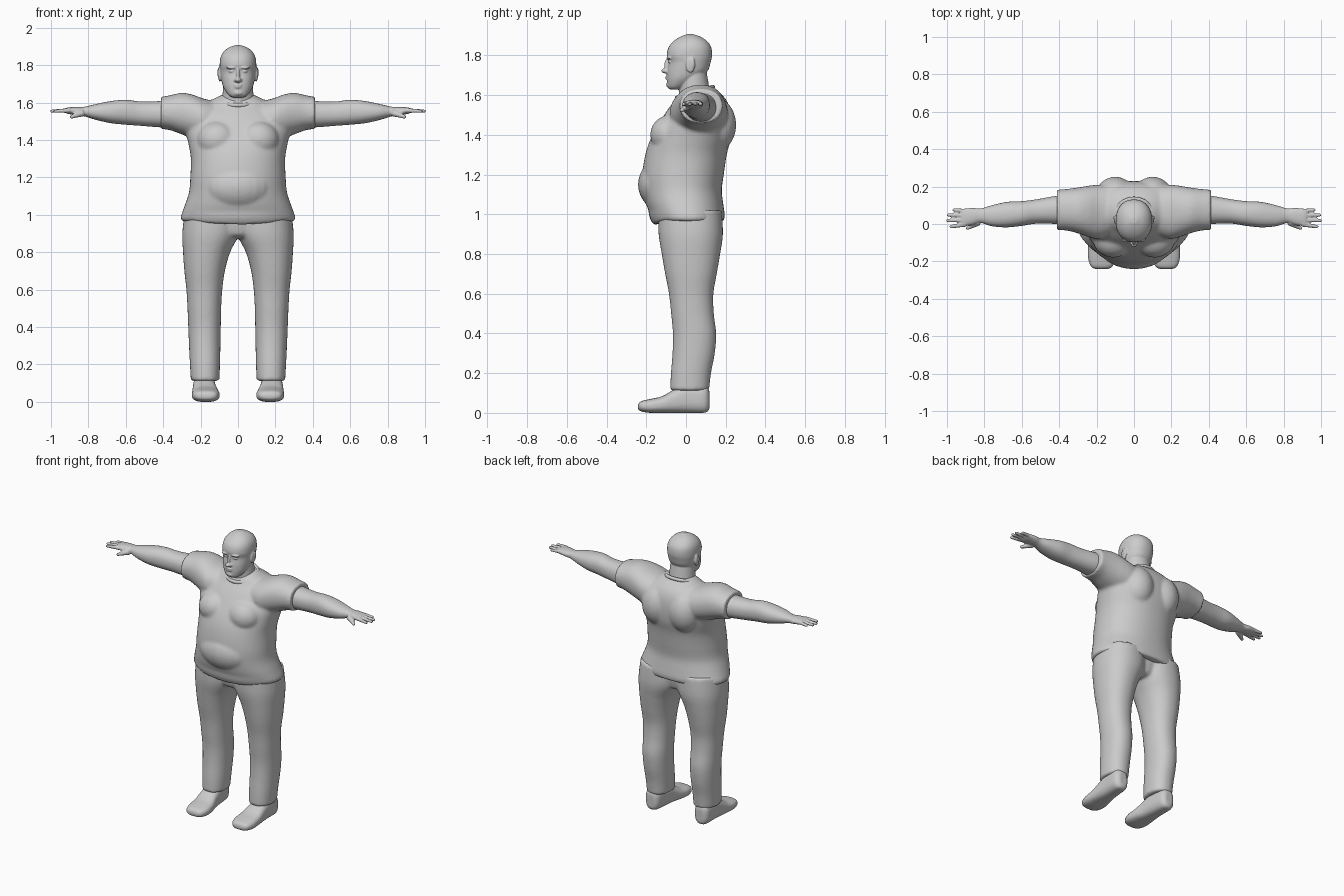
import bpy
import bmesh
import math
from mathutils import Matrix, Vector

cube = bpy.data.objects.get("Cube")
if cube:
    bpy.data.objects.remove(cube, do_unlink=True)

grey = bpy.data.materials.new("plain grey")
grey.use_nodes = True
tone = (0.6, 0.6, 0.6, 1)
grey.diffuse_color = tone
for node in grey.node_tree.nodes:
    if node.type == "BSDF_PRINCIPLED":
        node.inputs["Base Color"].default_value = tone


def smooth_rows(rows, steps=4):
    """Catmull-Rom interpolation between the given sections."""
    rows = [Vector(row) for row in rows]
    result = []
    for i in range(len(rows) - 1):
        a, b, c = rows[max(i - 1, 0)], rows[i], rows[i + 1]
        d = rows[min(i + 2, len(rows) - 1)]
        for s in range(steps):
            t = s / steps
            result.append(b + (c - a) * (t / 2)
                          + (a * 2 - b * 5 + c * 4 - d) * (t * t / 2)
                          + (b * 3 - a - c * 3 + d) * (t ** 3 / 2))
    result.append(rows[-1])
    return result


def loft(bm, axis, rows, power=2.0, sides=40):
    """Skin rounded sections: position on axis, then min/max on the other axes."""
    k = "xyz".index(axis)
    u, v = [i for i in range(3) if i != k]
    rings = []
    for pos, u_min, u_max, v_min, v_max in smooth_rows(rows):
        ring = []
        for i in range(sides):
            angle = math.tau * i / sides
            c, s = math.cos(angle), math.sin(angle)
            co = Vector()
            co[k] = pos
            co[u] = (u_min + u_max + math.copysign(abs(c) ** (2 / power), c) * (u_max - u_min)) / 2
            co[v] = (v_min + v_max + math.copysign(abs(s) ** (2 / power), s) * (v_max - v_min)) / 2
            ring.append(bm.verts.new(co))
        rings.append(ring)
    for low, high in zip(rings, rings[1:]):
        for i in range(sides):
            j = (i + 1) % sides
            bm.faces.new((low[i], low[j], high[j], high[i]))
    bm.faces.new(rings[0])
    bm.faces.new(rings[-1])


def symmetric(rows):
    """Expand (position, half width, front, back) into full sections."""
    return [(pos, -half, half, front, back) for pos, half, front, back in rows]


def blob(bm, centre, radii):
    matrix = Matrix.Translation(centre) @ Matrix.Diagonal((*radii, 1))
    bmesh.ops.create_uvsphere(bm, u_segments=24, v_segments=16, radius=1, matrix=matrix)


def finger(bm, start, end, thick, thin):
    start, end = Vector(start), Vector(end)
    along = end - start
    turn = along.to_track_quat("Z", "Y").to_matrix().to_4x4()
    bmesh.ops.create_cone(bm, cap_ends=True, segments=16, radius1=thick, radius2=thin,
                          depth=along.length, matrix=Matrix.Translation((start + end) / 2) @ turn)
    blob(bm, end, (thin, thin, thin))


def finish(name, bm, voxel, mirror=True, relax=4):
    """Mirror the pieces, fuse them into one skin and relax it."""
    bmesh.ops.recalc_face_normals(bm, faces=bm.faces)
    mesh = bpy.data.meshes.new(name)
    bm.to_mesh(mesh)
    bm.free()
    obj = bpy.data.objects.new(name, mesh)
    bpy.context.collection.objects.link(obj)
    mesh.materials.append(grey)
    bpy.ops.object.select_all(action="DESELECT")
    obj.select_set(True)
    bpy.context.view_layer.objects.active = obj
    if mirror:
        obj.modifiers.new("mirror", "MIRROR").use_mirror_merge = False
    fuse = obj.modifiers.new("fuse", "REMESH")
    fuse.mode = "VOXEL"
    fuse.voxel_size = voxel
    fuse.use_smooth_shade = True
    soften = obj.modifiers.new("soften", "SMOOTH")
    soften.factor = 0.5
    soften.iterations = relax
    for modifier in list(obj.modifiers):
        bpy.ops.object.modifier_apply(modifier=modifier.name)
    bpy.ops.object.shade_smooth()
    return obj


# Shirt: body, belly, chest, shoulder blades and short sleeves
bm = bmesh.new()
loft(bm, "z", symmetric([
    (.966, .298, -.16, .188), (.98, .307, -.172, .194), (1, .303, -.18, .195),
    (1.05, .285, -.2, .188), (1.12, .262, -.215, .18), (1.2, .255, -.22, .19),
    (1.3, .252, -.205, .205), (1.38, .265, -.178, .225), (1.46, .28, -.135, .23),
    (1.53, .26, -.09, .222), (1.58, .2, -.05, .2), (1.615, .14, -.03, .165),
    (1.64, .09, 0, .12)]), power=2.2, sides=64)
for vert in bm.verts:
    if vert.co.z < 1.01:
        vert.co.z -= .3 * max(0, -vert.co.y - .1)
blob(bm, (0, -.1, 1.15), (.2, .142, .14))
blob(bm, (.11, -.08, 1.4), (.11, .1, .1))
blob(bm, (.1, .14, 1.45), (.11, .113, .14))
loft(bm, "x", [
    (.08, -.04, .2, 1.42, 1.6), (.18, -.08, .21, 1.4, 1.62), (.24, -.07, .205, 1.41, 1.642),
    (.3, -.05, .195, 1.43, 1.652), (.36, -.035, .187, 1.452, 1.64),
    (.412, -.032, .183, 1.46, 1.63)], power=2.2)
finish("shirt", bm, .01)

# Collar rim around the neck opening
bm = bmesh.new()
tilt = Matrix.Translation((0, .045, 1.613)) @ Matrix.Rotation(math.radians(17), 4, "X")
for i in range(40):
    angle = math.tau * i / 40
    blob(bm, tilt @ Vector((.098 * math.cos(angle), .094 * math.sin(angle), 0)), (.013, .013, .013))
finish("collar", bm, .006, mirror=False)

# Trousers: two legs joined at the hips
bm = bmesh.new()
loft(bm, "z", [
    (.112, .1, .252, -.08, .116), (.2, .096, .257, -.076, .126), (.3, .094, .262, -.068, .145),
    (.4, .092, .266, -.066, .152), (.5, .09, .27, -.075, .14), (.6, .084, .276, -.086, .138),
    (.7, .07, .287, -.105, .155), (.8, .042, .294, -.122, .172), (.9, -.005, .298, -.138, .186),
    (1.02, -.01, .285, -.14, .18)], power=2.2)
loft(bm, "z", symmetric([(.875, .07, -.06, .1), (.9, .15, -.11, .14), (1.02, .2, -.13, .16)]))
finish("trousers", bm, .01)

# Shoes
bm = bmesh.new()
loft(bm, "y", [
    (-.242, .145, .2, .02, .04), (-.228, .115, .23, .008, .058), (-.18, .098, .246, 0, .07),
    (-.12, .102, .246, 0, .084), (-.06, .115, .243, 0, .118), (0, .122, .24, 0, .145),
    (.08, .132, .238, 0, .145), (.106, .142, .228, .004, .135), (.118, .158, .21, .02, .11)],
     power=2.7)
finish("shoes", bm, .007, relax=3)

# Arms with palms, fingers and thumbs
bm = bmesh.new()
loft(bm, "x", [
    (.34, -.01, .16, 1.465, 1.615), (.42, 0, .15, 1.468, 1.608), (.52, .002, .132, 1.476, 1.606),
    (.6, -.01, .122, 1.482, 1.615), (.68, -.018, .118, 1.49, 1.608), (.76, -.012, .1, 1.508, 1.592),
    (.82, .006, .083, 1.526, 1.578), (.86, -.004, .086, 1.532, 1.577),
    (.91, -.012, .082, 1.54, 1.574), (.925, -.006, .076, 1.547, 1.568)], power=2.2)
for root, tip, reach in ((-.002, -.014, .978), (.022, .018, .996),
                         (.046, .048, .992), (.068, .076, .962)):
    finger(bm, (.9, root, 1.558), (reach, tip, 1.554), .013, .009)
finger(bm, (.83, .01, 1.545), (.89, -.022, 1.524), .019, .01)
finish("arms", bm, .005, relax=3)

# Head and neck with facial features
bm = bmesh.new()
loft(bm, "z", symmetric([
    (1.628, .03, -.08, -.03), (1.642, .052, -.092, 0), (1.68, .077, -.096, .06),
    (1.72, .089, -.095, .108), (1.765, .095, -.088, .124), (1.8, .098, -.097, .131),
    (1.84, .094, -.088, .127), (1.87, .079, -.064, .108), (1.893, .052, -.03, .075),
    (1.907, .016, .005, .035)]), power=2.2)
loft(bm, "z", symmetric([(1.55, .1, -.03, .15), (1.62, .085, -.036, .122),
                         (1.68, .08, -.035, .11), (1.74, .075, -.02, .1)]))
blob(bm, (0, -.104, 1.722), (.017, .02, .013))
blob(bm, (.012, -.097, 1.72), (.01, .014, .01))
blob(bm, (0, -.094, 1.748), (.01, .016, .036))
blob(bm, (.034, -.083, 1.787), (.03, .016, .008))
blob(bm, (.034, -.078, 1.768), (.017, .012, .008))
blob(bm, (0, -.093, 1.694), (.025, .011, .005))
blob(bm, (0, -.092, 1.683), (.022, .012, .006))
blob(bm, (0, -.084, 1.652), (.027, .016, .016))
blob(bm, (.098, .022, 1.752), (.009, .024, .04))
blob(bm, (.102, .034, 1.76), (.008, .01, .03))
finish("head", bm, .004, relax=3)
